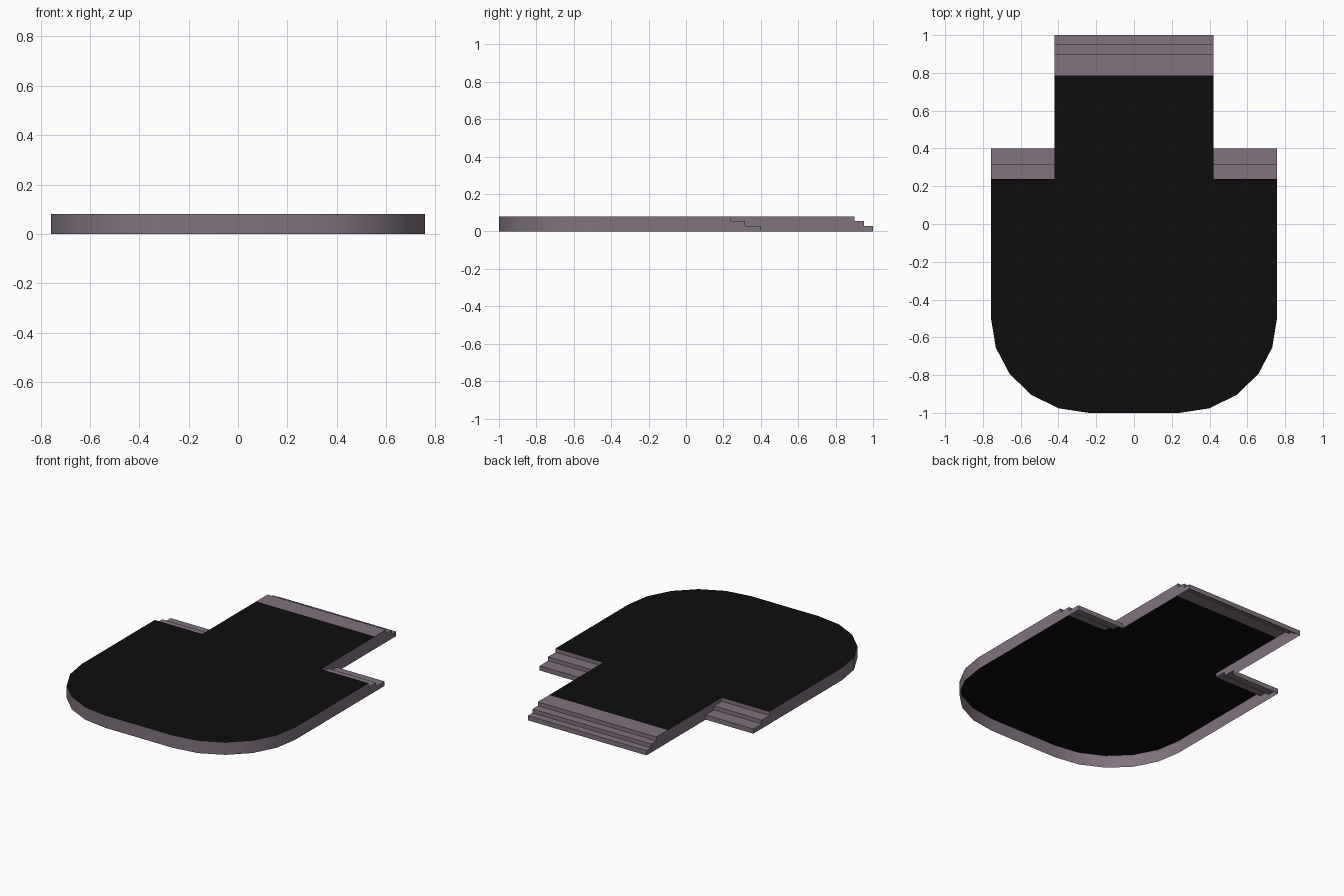
import bpy, bmesh, math

if "Cube" in bpy.data.objects:
    bpy.data.objects.remove(bpy.data.objects["Cube"])

H = 0.08                      # platform height
W, T = 0.757, 0.42            # half widths of body and tongue
Y_WING, Y_BLACK = 0.238, 0.785
Z1, Z2 = 0.055, 0.03          # step heights
WING = [(Y_WING, H), (Y_WING, Z1), (0.315, Z1), (0.315, Z2), (0.40, Z2), (0.40, 0)]
BACK = [(Y_BLACK, H), (0.90, H), (0.90, Z1), (0.953, Z1), (0.953, Z2), (1.0, Z2), (1.0, 0)]


def material(name, col):
    m = bpy.data.materials.new(name)
    m.diffuse_color = (*col, 1)
    m.use_nodes = True
    m.node_tree.nodes["Principled BSDF"].inputs["Base Color"].default_value = m.diffuse_color
    return m


mauve = material("mauve stone", (0.22, 0.17, 0.21))
black = material("black floor", (0.004, 0.004, 0.004))


def make(name, polys, mat):
    bm = bmesh.new()
    for p in polys:
        bm.faces.new([bm.verts.new(v) for v in p])
    bmesh.ops.remove_doubles(bm, verts=bm.verts, dist=1e-5)
    bmesh.ops.recalc_face_normals(bm, faces=bm.faces)
    # open shells: point flat faces up and walls outward
    for f in bm.faces:
        c = f.calc_center_median()
        n = f.normal
        if abs(n.z) > 0.5:
            flip = n.z < 0
        elif abs(n.y) > 0.99 and c.y > 0:
            flip = n.y < 0
        else:
            flip = n.x * c.x + n.y * c.y < 0
        if flip:
            f.normal_flip()
    me = bpy.data.meshes.new(name)
    bm.to_mesh(me)
    bm.free()
    me.materials.append(mat)
    ob = bpy.data.objects.new(name, me)
    bpy.context.collection.objects.link(ob)
    return ob


def strips(profile, x0, x1):
    return [[(x0, a[0], a[1]), (x1, a[0], a[1]), (x1, b[0], b[1]), (x0, b[0], b[1])]
            for a, b in zip(profile, profile[1:])]


# rounded front outline, right half from the side round to the front
arc = []
for i in range(6):
    a = math.radians(18 * i)
    arc.append((0.24 + (W - 0.24) * math.cos(a), -0.5 - 0.5 * math.sin(a)))
front = arc + [(-x, y) for x, y in reversed(arc)]

# black floor
floor = [(T, Y_BLACK), (T, Y_WING), (W, Y_WING)] + front + \
        [(-W, Y_WING), (-T, Y_WING), (-T, Y_BLACK)]
make("floor", [[(x, y, H) for x, y in floor]], black)

# curved front skirt
skirt = make("front_wall", [[(a[0], a[1], 0), (b[0], b[1], 0), (b[0], b[1], H), (a[0], a[1], H)]
                            for a, b in zip(front, front[1:])], mauve)
bpy.context.view_layer.objects.active = skirt
skirt.select_set(True)
bpy.ops.object.shade_smooth_by_angle(angle=math.radians(30))

# back steps and the two wing steps
make("back_steps", strips(BACK, -T, T), mauve)
for s, side in ((1, "right"), (-1, "left")):
    make(side + "_wing_steps", strips(WING, s * T, s * W), mauve)
    # stepped side walls of body and tongue
    make(side + "_body_wall",
         [[(s * W, y, z) for y, z in [(-0.5, 0), (-0.5, H)] + WING]], mauve)
    make(side + "_tongue_wall",
         [[(s * T, y, z) for y, z in WING + BACK[::-1]]], mauve)
